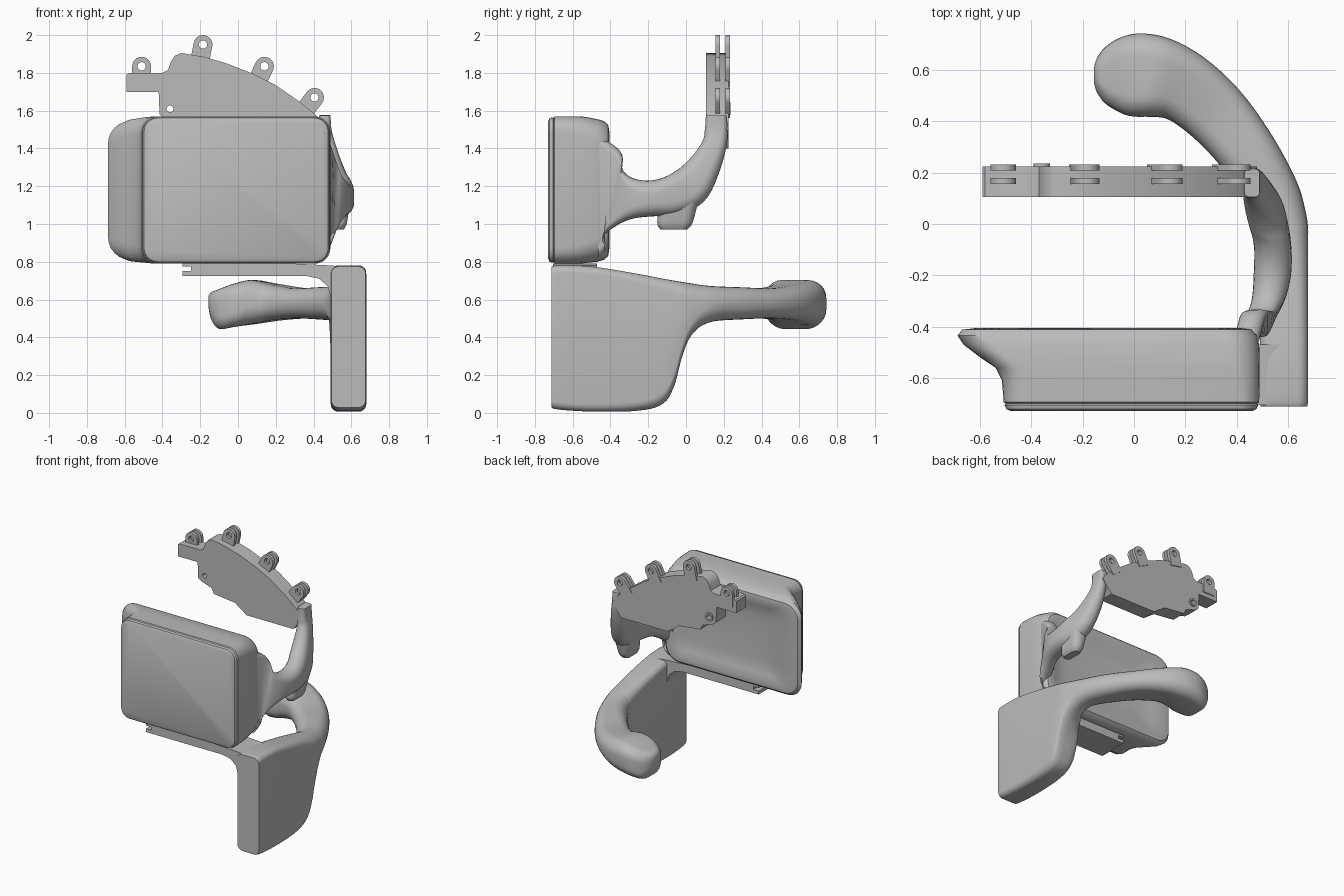
import bpy, bmesh
from math import sin, cos, pi, atan2
from mathutils import Vector

if "Cube" in bpy.data.objects:
    bpy.data.objects.remove(bpy.data.objects["Cube"])

X, Z = Vector((1, 0, 0)), Vector((0, 0, 1))
GREY = (0.5, 0.5, 0.5, 1)
grey = bpy.data.materials.new("plain grey")
grey.use_nodes = True
grey.diffuse_color = GREY
grey.node_tree.nodes["Principled BSDF"].inputs["Base Color"].default_value = GREY


def add_object(name, mesh):
    obj = bpy.data.objects.new(name, mesh)
    bpy.context.collection.objects.link(obj)
    mesh.materials.clear()
    mesh.materials.append(grey)
    return obj


def smooth(obj, angle=0.6):
    bpy.ops.object.select_all(action='DESELECT')
    obj.select_set(True)
    bpy.context.view_layer.objects.active = obj
    bpy.ops.object.shade_smooth_by_angle(angle=angle)


def round_rect(hw, hh, r, k=6):
    """Rounded rectangle outline, counter-clockwise."""
    r = min(r, hw * 0.98, hh * 0.98)
    pts = []
    for q, (sx, sy) in enumerate(((1, 1), (-1, 1), (-1, -1), (1, -1))):
        for i in range(k + 1):
            a = (q + i / k) * pi / 2
            pts.append((sx * (hw - r) + r * cos(a), sy * (hh - r) + r * sin(a)))
    return pts


def spline(rows, steps):
    """Catmull-Rom interpolation of station rows."""
    out = []
    for i in range(len(rows) - 1):
        p0, p1, p2, p3 = (rows[min(max(j, 0), len(rows) - 1)] for j in range(i - 1, i + 3))
        for s in range(steps):
            t = s / steps
            out.append([b + t / 2 * (c - a + t * (2*a - 5*b + 4*c - d + t * (3*b - a - 3*c + d)))
                        for a, b, c, d in zip(p0, p1, p2, p3)])
    return out + [list(rows[-1])]


def loft(name, rows, axes, steps=5):
    """Skin stations (x, y, z, half width, half height, corner radius)."""
    rows = spline(rows, steps) if steps > 1 else rows
    centres = [Vector(r[:3]) for r in rows]
    bm = bmesh.new()
    rings = []
    for i, row in enumerate(rows):
        tangent = centres[min(i + 1, len(rows) - 1)] - centres[max(i - 1, 0)]
        u, v = axes(tangent)
        rings.append([bm.verts.new(centres[i] + u * a + v * b) for a, b in round_rect(*row[3:])])
    for a, b in zip(rings, rings[1:]):
        for j in range(len(a)):
            bm.faces.new((a[j - 1], a[j], b[j], b[j - 1]))
    bm.faces.new(rings[0])
    bm.faces.new(rings[-1])
    bmesh.ops.recalc_face_normals(bm, faces=bm.faces)
    mesh = bpy.data.meshes.new(name)
    bm.to_mesh(mesh)
    bm.free()
    obj = add_object(name, mesh)
    smooth(obj)
    return obj


def slab(name, loops, y0, y1, bevel=0):
    """Extrude xz outlines (first outer, then holes) from y0 to y1."""
    curve = bpy.data.curves.new(name, 'CURVE')
    curve.dimensions = '2D'
    curve.fill_mode = 'BOTH'
    curve.extrude = (y1 - y0) / 2
    for loop in loops:
        s = curve.splines.new('POLY')
        s.points.add(len(loop) - 1)
        for p, (x, z) in zip(s.points, loop):
            p.co = (x, z, 0, 1)
        s.use_cyclic_u = True
    temp = bpy.data.objects.new(name + " outline", curve)
    bpy.context.collection.objects.link(temp)
    bpy.context.view_layer.update()
    mesh = bpy.data.meshes.new_from_object(temp.evaluated_get(bpy.context.evaluated_depsgraph_get()))
    bpy.data.objects.remove(temp)
    bm = bmesh.new()
    bm.from_mesh(mesh)
    bmesh.ops.remove_doubles(bm, verts=bm.verts, dist=0.0001)
    for v in bm.verts:
        v.co = (v.co.x, (y0 + y1) / 2 - v.co.z, v.co.y)
    bmesh.ops.recalc_face_normals(bm, faces=bm.faces)
    bm.to_mesh(mesh)
    bm.free()
    obj = add_object(name, mesh)
    if bevel:
        mod = obj.modifiers.new("soft edges", 'BEVEL')
        mod.width, mod.segments = bevel, 3
    smooth(obj)
    return obj


def circle(cx, cz, r, n=20):
    return [(cx + r * cos(2 * pi * i / n), cz + r * sin(2 * pi * i / n)) for i in range(n)]


# Front housing with a wing flaring backwards on one side
housing = []
for y, x0, x1, z0, z1, r in (
        (-.73, -.48, .46, .815, 1.545, .06), (-.722, -.497, .477, .8, 1.56, .07),
        (-.705, -.505, .485, .795, 1.565, .08), (-.7, -.5, .48, .8, 1.56, .08),
        (-.695, -.508, .488, .79, 1.57, .08), (-.61, -.515, .49, .79, 1.57, .09),
        (-.56, -.54, .49, .79, 1.57, .1), (-.52, -.6, .49, .795, 1.565, .11),
        (-.47, -.665, .488, .8, 1.555, .12), (-.435, -.688, .48, .81, 1.545, .12),
        (-.412, -.67, .46, .83, 1.525, .11), (-.406, -.62, .43, .87, 1.49, .1),
        (-.425, -.52, .38, .92, 1.44, .08), (-.437, -.4, .3, 1, 1.36, .06)):
    housing.append(((x0 + x1) / 2, y, (z0 + z1) / 2, (x1 - x0) / 2, (z1 - z0) / 2, r))
loft("front_housing", housing, lambda t: (X, Z), steps=1)

# Curved arm from the housing up to the head plate
loft("upper_arm", (
    (.43, -.47, 1.15, .05, .33, .05), (.455, -.41, 1.15, .05, .27, .05),
    (.495, -.36, 1.14, .055, .16, .055), (.525, -.29, 1.135, .065, .11, .065),
    (.54, -.19, 1.135, .073, .095, .073), (.54, -.08, 1.15, .072, .105, .072),
    (.52, .02, 1.2, .07, .11, .07), (.49, .1, 1.31, .06, .085, .06),
    (.47, .15, 1.42, .045, .065, .045), (.46, .16, 1.5, .035, .06, .03),
    (.46, .16, 1.575, .03, .055, .02)),
    lambda t: (X, X.cross(Vector((0, t.y, t.z))).normalized()))

# Foot bulging from the underside of the arm
loft("arm_foot", ((.535, -.05, 1.14, .06, .12, .05), (.53, -.05, 1.06, .055, .1, .05),
                  (.53, -.06, 1.0, .045, .092, .045), (.53, -.065, .97, .03, .07, .03)),
     lambda t: (X, Vector((0, 1, 0))))

# Side plate narrowing into a curled handle
handle = []
for x, y, hw, z0, z1, r in (
        (.585, -.71, .088, .04, .765, .04), (.585, -.69, .093, .02, .78, .04),
        (.585, -.5, .094, .007, .775, .04), (.585, -.25, .094, .012, .735, .05),
        (.585, -.12, .094, .05, .71, .06), (.585, -.06, .094, .15, .7, .07),
        (.583, -.02, .096, .31, .693, .08), (.573, .03, .098, .42, .685, .09),
        (.54, .12, .105, .48, .672, .09), (.45, .27, .115, .495, .665, .08),
        (.33, .42, .128, .5, .66, .075), (.2, .53, .14, .49, .68, .08),
        (.08, .575, .16, .47, .703, .09), (-.02, .58, .158, .455, .685, .08),
        (-.1, .58, .12, .445, .655, .07), (-.14, .58, .075, .49, .64, .06),
        (-.155, .58, .035, .55, .62, .03)):
    handle.append((x, y, (z0 + z1) / 2, hw, (z1 - z0) / 2, r))
loft("side_plate_and_handle", handle,
     lambda t: (Vector((t.y, -t.x, 0)).normalized(), Z))

# Shelf bar under the housing, bending down into the side plate
slab("shelf_bar", [[
    (-.295, .725), (.36, .725), (.43, .71), (.475, .67), (.5, .58), (.6, .58), (.66, .7),
    (.645, .75), (.6, .768), (.5, .78), (.3, .79), (-.295, .79), (-.295, .775),
    (-.25, .775), (-.25, .752), (-.295, .752)]], -.705, -.47)

# Head plate with a pin hole
slab("head_plate", [[
    (-.59, 1.7), (-.42, 1.7), (-.415, 1.58), (-.39, 1.56), (-.3, 1.53), (-.28, 1.49),
    (-.1, 1.47), (0, 1.4), (.4, 1.4), (.48, 1.5), (.45, 1.545), (.33, 1.645), (.2, 1.735),
    (.08, 1.795), (-.06, 1.85), (-.18, 1.885), (-.3, 1.905), (-.335, 1.89), (-.355, 1.86),
    (-.37, 1.815), (-.4, 1.8), (-.58, 1.8), (-.59, 1.79)], circle(-.36, 1.61, .018)],
    .105, .225)
slab("pin_ring", [circle(-.36, 1.61, .032), circle(-.36, 1.61, .018)], .22, .235)

# Paired hinge lugs along the top of the head plate
for n, (cx, cz, lean) in enumerate(((-.51, 1.835, 0), (-.185, 1.95, -.2),
                                    (.14, 1.835, -.45), (.405, 1.67, -.65))):
    outline = [(.05 * cos(pi * i / 12), .05 * sin(pi * i / 12)) for i in range(13)]
    outline += [(-.05, -.1), (.05, -.1)]
    c, s = cos(lean), sin(lean)
    outline = [(cx + a * c - b * s, cz + a * s + b * c) for a, b in outline]
    for side, y in (("front", .155), ("back", .208)):
        slab(f"hinge_lug_{side}_{n + 1}", [outline, circle(cx, cz, .022)], y, y + .024)
